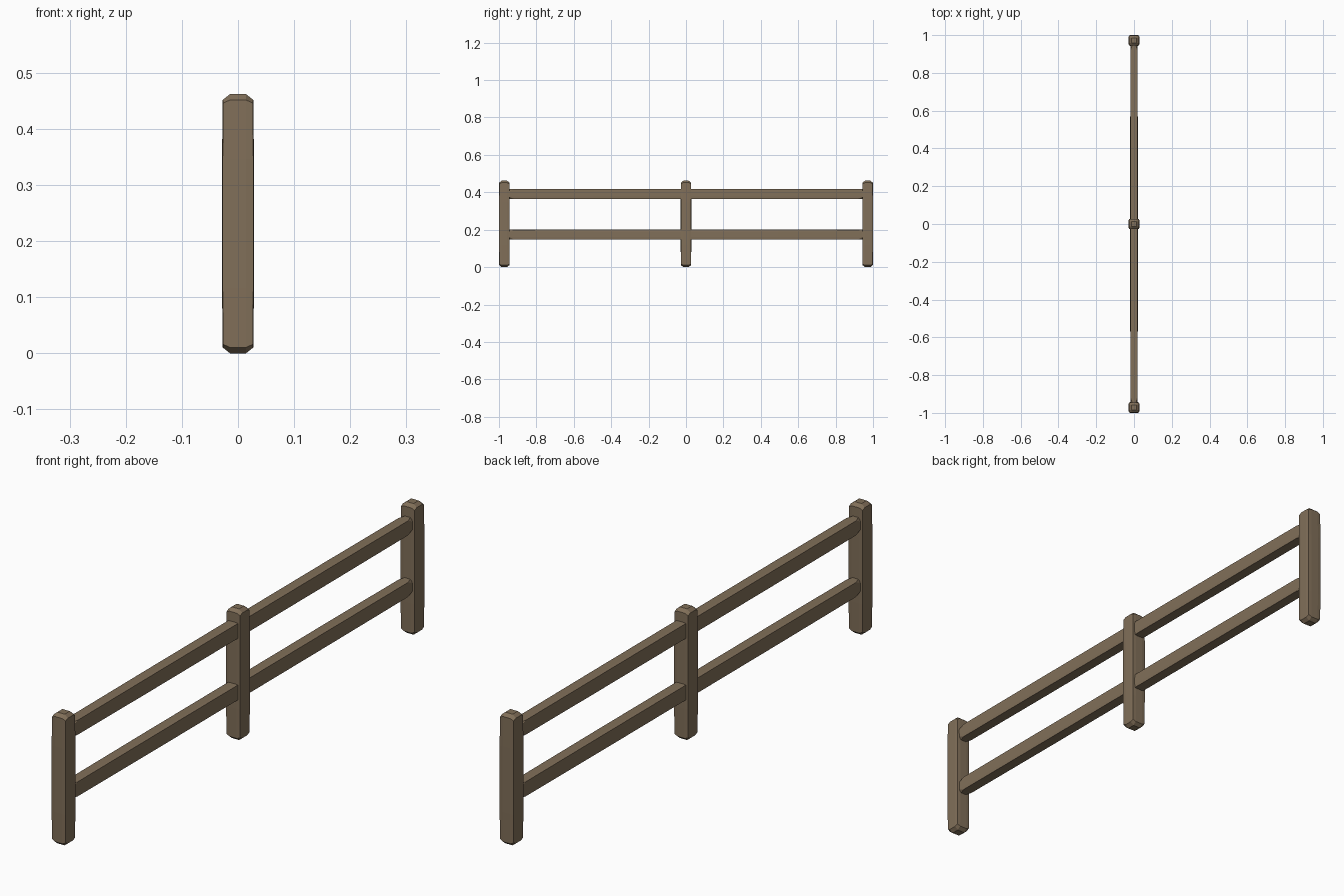
import bpy, bmesh
from mathutils import Vector

if "Cube" in bpy.data.objects:
    bpy.data.objects.remove(bpy.data.objects["Cube"])

wood = bpy.data.materials.new("wood")
wood.diffuse_color = (0.22, 0.16, 0.10, 1)
wood.use_nodes = True
wood.node_tree.nodes["Principled BSDF"].inputs["Base Color"].default_value = wood.diffuse_color


def timber(name, center, half):
    """Gridded box with its edges and corners softly pulled in, stretched to size."""
    bm = bmesh.new()
    bmesh.ops.create_cube(bm, size=2)
    bmesh.ops.subdivide_edges(bm, edges=bm.edges[:], cuts=3, use_grid_fill=True)
    for v in bm.verts:
        on_side = [abs(c) > 0.99 for c in v.co]
        pull = {1: 1.0, 2: 0.955, 3: 0.93}[sum(on_side)]
        v.co = Vector([c * (pull if s else 1) * h + o
                       for c, s, h, o in zip(v.co, on_side, half, center)])
    bmesh.ops.recalc_face_normals(bm, faces=bm.faces[:])
    mesh = bpy.data.meshes.new(name)
    bm.to_mesh(mesh)
    bm.free()
    mesh.materials.append(wood)
    obj = bpy.data.objects.new(name, mesh)
    bpy.context.collection.objects.link(obj)
    return obj


# Upright posts
for label, y in (("front", -0.9715), ("middle", 0), ("back", 0.9715)):
    timber(label + "_post", (0, y, 0.231), (0.0285, 0.0285, 0.231))

# Long horizontal rails running through all posts
for label, z in (("lower", 0.174), ("upper", 0.391)):
    timber(label + "_rail", (0, 0, z), (0.02, 0.99, 0.0275))
